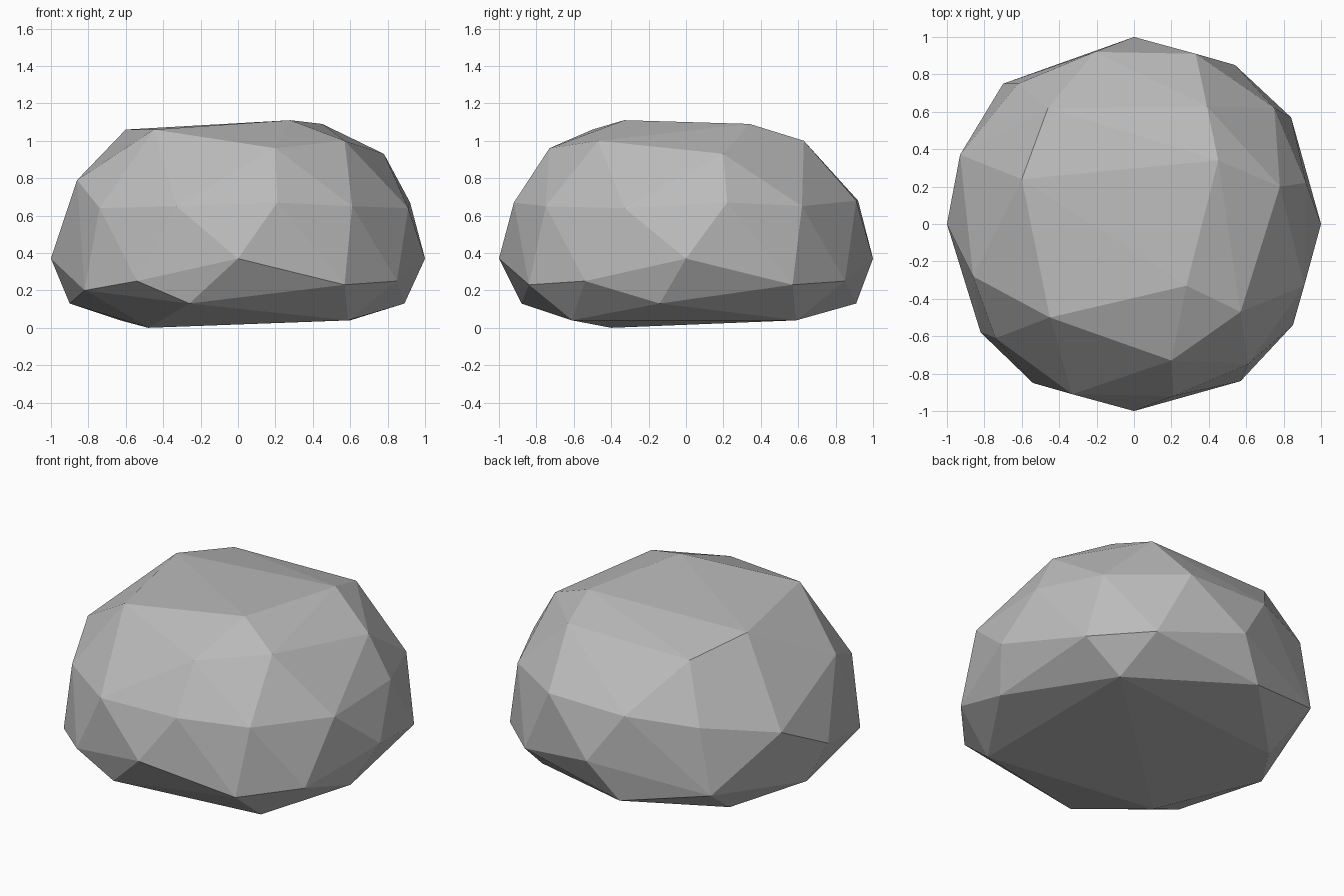
import bpy
import bmesh

# Remove the default cube
cube = bpy.data.objects.get("Cube")
if cube is not None:
    bpy.data.objects.remove(cube, do_unlink=True)


def make_material(name, colour):
    """Plain flat material, shown in the viewport and in a render."""
    material = bpy.data.materials.new(name)
    material.use_nodes = True
    material.diffuse_color = colour
    shader = material.node_tree.nodes["Principled BSDF"]
    shader.inputs["Base Color"].default_value = colour
    return material


# Corners of the boulder in hundredths of a unit, grouped by height
underside = [(-48, -40, 0), (59, -61, 4), (60, 59, 4), (-63, 46, 4)]
lower_edge = [(-26, -88, 13), (89, -14, 13), (-17, 91, 13), (-90, 7, 13)]
lower_flank = [
    (-54, -85, 25), (57, -84, 23), (85, -54, 25), (84, 57, 23),
    (54, 85, 25), (-70, 75, 24), (-82, -58, 20),
]
widest_points = [(0, -100, 37), (100, 0, 37), (0, 100, 37), (-100, 0, 37)]
upper_flank = [
    (-74, -61, 64), (-33, -91, 65), (21, -92, 67), (61, -75, 65),
    (91, -33, 64), (92, 22, 67), (75, 62, 65), (33, 91, 68),
    (-21, 92, 68), (-62, 75, 65), (-93, 37, 56), (-86, -28, 79),
]
crown = [
    (20, -73, 96), (-45, -50, 106), (28, -33, 111), (57, -47, 100),
    (78, 20, 93), (45, 34, 109), (39, 63, 100), (-46, 62, 99), (-60, 24, 106),
]


def build_boulder(name, rings, material):
    """Wrap a faceted convex skin around the corner points."""
    bm = bmesh.new()
    for ring in rings:
        for corner in ring:
            bm.verts.new([value / 100 for value in corner])
    hull = bmesh.ops.convex_hull(bm, input=bm.verts[:])
    unused = [item for item in hull["geom_interior"] if isinstance(item, bmesh.types.BMVert)]
    bmesh.ops.delete(bm, geom=unused, context='VERTS')
    bmesh.ops.recalc_face_normals(bm, faces=bm.faces[:])

    mesh = bpy.data.meshes.new(name)
    bm.to_mesh(mesh)
    bm.free()
    mesh.materials.append(material)
    for face in mesh.polygons:
        face.use_smooth = False
    boulder = bpy.data.objects.new(name, mesh)
    bpy.context.collection.objects.link(boulder)
    return boulder


# Boulder
stone_grey = make_material("stone_grey", (0.5, 0.5, 0.5, 1.0))
build_boulder(
    "boulder",
    [underside, lower_edge, lower_flank, widest_points, upper_flank, crown],
    stone_grey,
)
